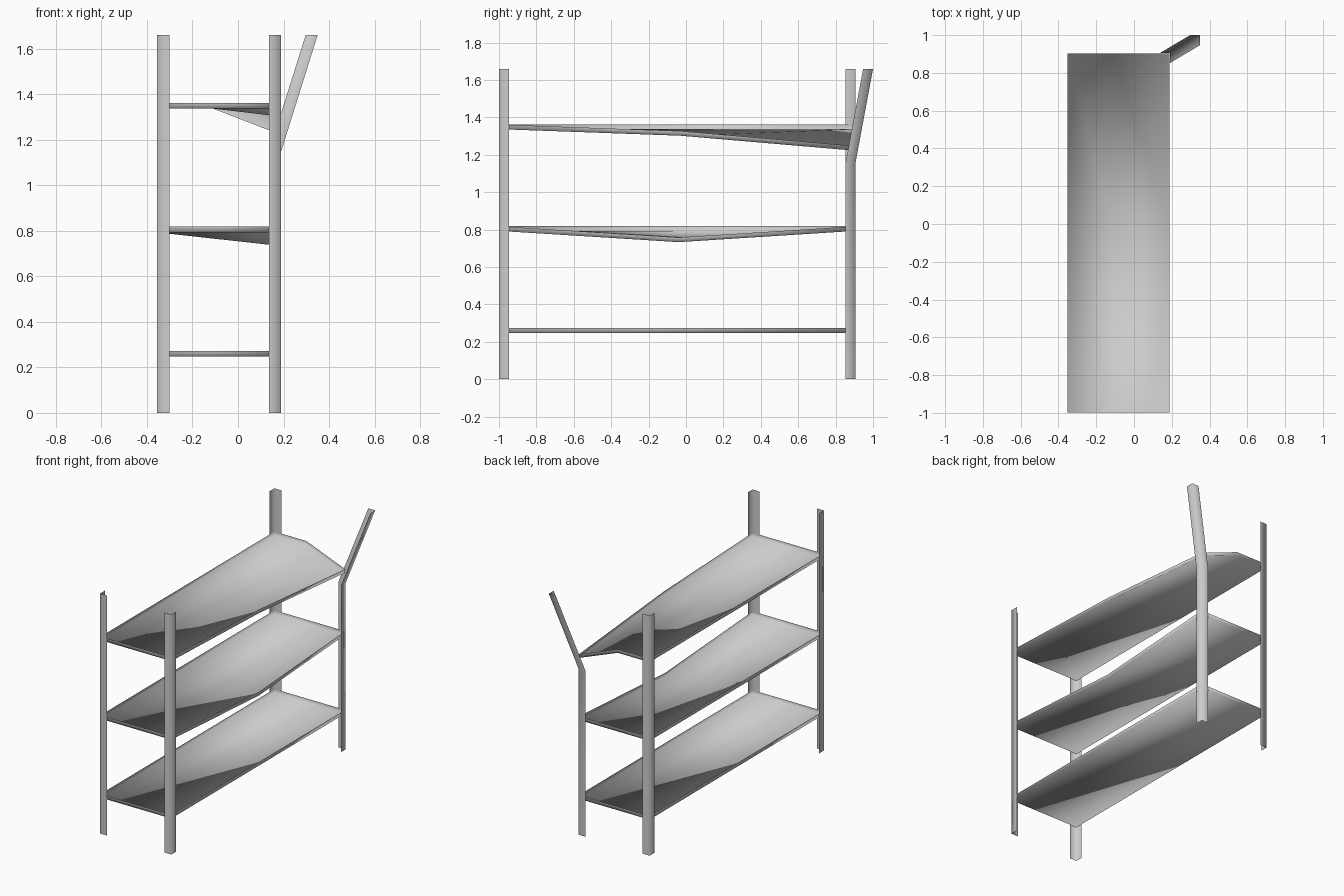
import bpy
import bmesh
from mathutils import Vector

if "Cube" in bpy.data.objects:
    bpy.data.objects.remove(bpy.data.objects["Cube"], do_unlink=True)

# Single painted-metal colour
metal = bpy.data.materials.new("grey_metal")
metal.use_nodes = True
grey = (0.6, 0.6, 0.6, 1.0)
metal.diffuse_color = grey
metal.node_tree.nodes["Principled BSDF"].inputs["Base Color"].default_value = grey

# Rack footprint and sizes
LEFT, RIGHT, FRONT, BACK = -0.355, 0.19, -1.0, 0.905
HEIGHT, FLANGE, LIP, INSET = 1.66, 0.053, 0.025, 0.002


def finish(name, bm):
    mesh = bpy.data.meshes.new(name)
    bm.to_mesh(mesh)
    bm.free()
    mesh.materials.append(metal)
    for face in mesh.polygons:
        face.use_smooth = True
    obj = bpy.data.objects.new(name, mesh)
    bpy.context.collection.objects.link(obj)
    return obj


def angle_post(name, x, y, sections):
    """Thin L-shaped post; sections are (height, sideways shift) pairs."""
    sx, sy = (1 if x > 0 else -1), (1 if y > 0 else -1)
    profile = [(x - sx * FLANGE, y), (x, y), (x, y - sy * FLANGE)]
    if sx * sy > 0:
        profile.reverse()
    bm = bmesh.new()
    rings = [[bm.verts.new((px + dx, py + dy, z)) for px, py in profile]
             for z, (dx, dy) in sections]
    for low, high in zip(rings, rings[1:]):
        for k in range(2):
            bm.faces.new((low[k], low[k + 1], high[k + 1], high[k]))
    return finish(name, bm)


def shelf(name, z, xs, ys, drops):
    """Shallow sheet tray; drops lowers grid points by index."""
    bm = bmesh.new()
    grid = [[bm.verts.new((x, y, z - drops.get((i, j), 0)))
             for j, y in enumerate(ys)] for i, x in enumerate(xs)]
    for i in range(len(xs) - 1):
        for j in range(len(ys) - 1):
            a, b = grid[i][j], grid[i + 1][j]
            c, d = grid[i + 1][j + 1], grid[i][j + 1]
            bm.faces.new((a, b, d))
            bm.faces.new((b, c, d))
    # Raised rim
    rim = [e for e in bm.edges if e.is_boundary]
    new = bmesh.ops.extrude_edge_only(bm, edges=rim)["geom"]
    bmesh.ops.translate(bm, vec=Vector((0, 0, LIP)),
                        verts=[v for v in new if isinstance(v, bmesh.types.BMVert)])
    return finish(name, bm)


# Corner posts: three straight, one bent outward
straight = [(0, (0, 0)), (HEIGHT, (0, 0))]
bent = [(0, (0, 0)), (1.15, (0, 0)), (HEIGHT, (0.16, 0.095))]
angle_post("front_right_post", LEFT, FRONT, straight)
angle_post("front_left_post", RIGHT, FRONT, straight)
angle_post("back_right_post", LEFT, BACK, straight)
angle_post("back_left_bent_post", RIGHT, BACK, bent)

# Shelves: flat, sagging in the middle, and collapsed at one corner
x0, x1 = LEFT + INSET, RIGHT - INSET
y0, y1 = FRONT + INSET, BACK - INSET
shelf("bottom_shelf", 0.248, [x0, x1], [y0, y1], {})
shelf("middle_shelf", 0.793, [x0, x1], [y0, -0.04, y1], {(1, 1): 0.06})
shelf("top_shelf", 1.337, [x0, -0.11, x1], [y0, -0.03, y1],
      {(2, 1): 0.035, (2, 2): 0.115})
